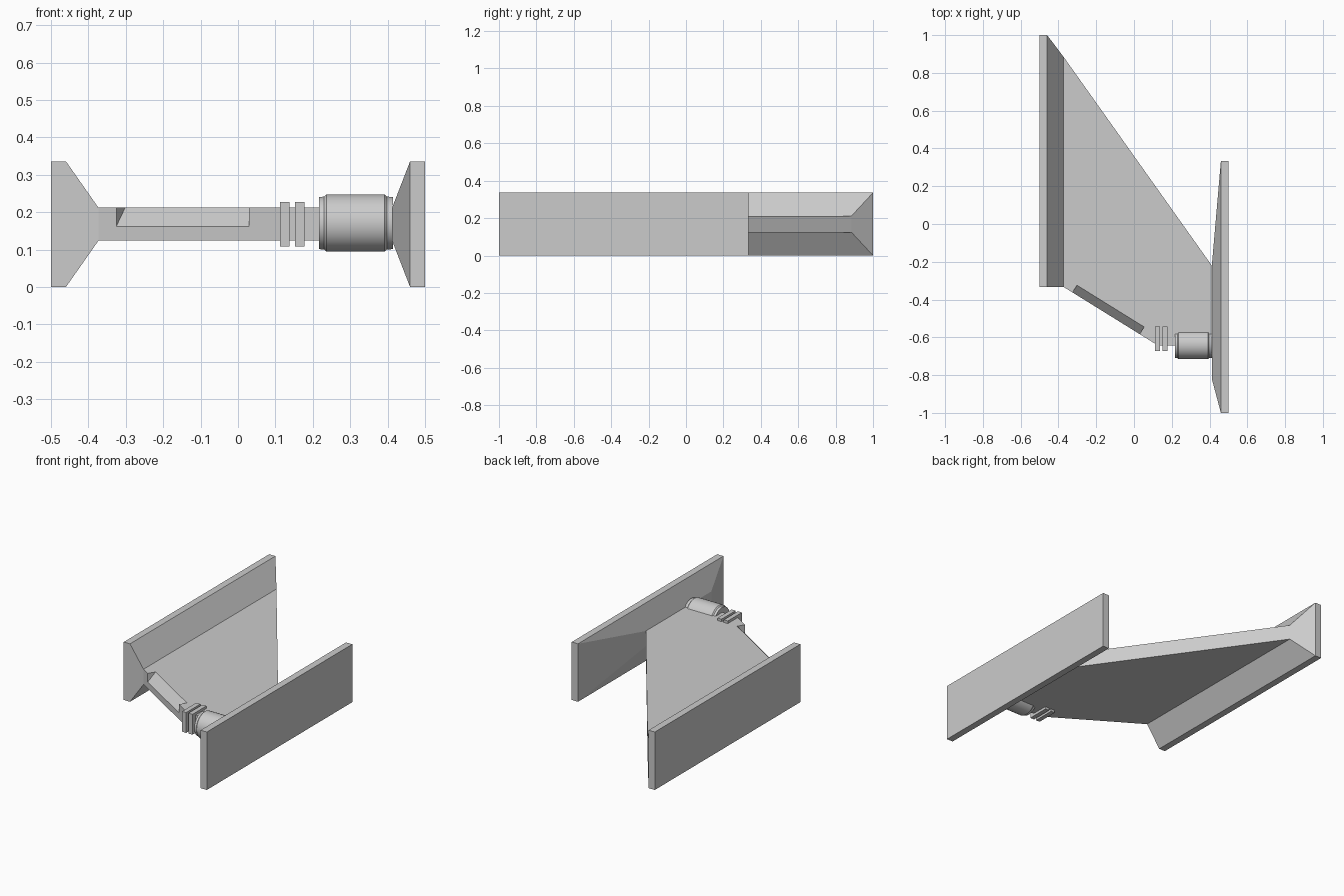
import bpy, math
from mathutils import Vector

if "Cube" in bpy.data.objects:
    bpy.data.objects.remove(bpy.data.objects["Cube"])

ZC = 0.168      # mid height
HALF = 0.044    # half thickness of the hull slab


def loft(name, rings):
    """Closed solid skinned through rings of equal point count."""
    n = len(rings[0])
    verts = [p for r in rings for p in r]
    faces = [tuple(range(n)), tuple(range(len(verts) - n, len(verts)))]
    for i in range(len(rings) - 1):
        for j in range(n):
            k = (j + 1) % n
            faces.append((i * n + j, i * n + k, (i + 1) * n + k, (i + 1) * n + j))
    mesh = bpy.data.meshes.new(name)
    mesh.from_pydata(verts, [], faces)
    obj = bpy.data.objects.new(name, mesh)
    bpy.context.collection.objects.link(obj)
    bpy.ops.object.select_all(action='DESELECT')
    obj.select_set(True)
    bpy.context.view_layer.objects.active = obj
    bpy.ops.object.mode_set(mode='EDIT')
    bpy.ops.mesh.select_all(action='SELECT')
    bpy.ops.mesh.normals_make_consistent(inside=False)
    bpy.ops.object.mode_set(mode='OBJECT')
    return obj


def rect(x, y0, y1, h):
    return [(x, y0, ZC - h), (x, y1, ZC - h), (x, y1, ZC + h), (x, y0, ZC + h)]


def circle(x, y, z, r, n=32):
    return [(x, y + r * math.cos(a), z + r * math.sin(a))
            for a in (2 * math.pi * (i + 0.5) / n for i in range(n))]


# Side panels, each flaring inwards to the hull
loft("left_panel", [rect(-0.5, -0.333, 1.0, ZC), rect(-0.46, -0.333, 1.0, ZC),
                    rect(-0.373, -0.333, 0.885, HALF)])
loft("right_panel", [rect(0.5, -1.0, 0.333, ZC), rect(0.46, -1.0, 0.333, ZC),
                     rect(0.412, -0.82, -0.22, HALF)])

# Slab hull spanning the panels
outline = [(-0.373, -0.333), (0.125, -0.642), (0.412, -0.642),
           (0.412, -0.22), (-0.373, 0.885)]
hull = loft("hull", [[(x, y, z) for x, y in outline] for z in (ZC - HALF, ZC + HALF)])

# Sloped window notch cut in the slanted front edge
start = Vector((-0.373, -0.333, 0))
along = (Vector((0.125, -0.642, 0)) - start).normalized()
inward = Vector((-along.y, along.x, 0))
section = [(-0.018, 0.142), (0.063, 0.232), (-0.018, 0.232)]
cutter = loft("notch_cutter", [[start + along * s + inward * t + Vector((0, 0, z))
                                for t, z in section] for s in (0.056, 0.474)])
cutter.hide_render = True
mod = hull.modifiers.new("notch", 'BOOLEAN')
mod.operation = 'DIFFERENCE'
mod.solver = 'EXACT'
mod.object = cutter
bpy.ops.object.select_all(action='DESELECT')
hull.select_set(True)
bpy.context.view_layer.objects.active = hull
bpy.ops.object.modifier_apply(modifier=mod.name)
bpy.data.objects.remove(cutter, do_unlink=True)

# Pair of square collars around the front edge
for i, x in enumerate((0.112, 0.152)):
    loft(f"collar_{i + 1}", [rect(x, -0.672, -0.543, 0.059),
                             rect(x + 0.026, -0.672, -0.543, 0.059)])

# Round engine pod with stepped end rims
profile = [(0.216, 0.070), (0.230, 0.071), (0.236, 0.077),
           (0.392, 0.077), (0.398, 0.071), (0.414, 0.070)]
loft("engine_pod", [circle(x, -0.639, 0.171, r) for x, r in profile])
bpy.ops.object.shade_smooth_by_angle(angle=math.radians(25))
